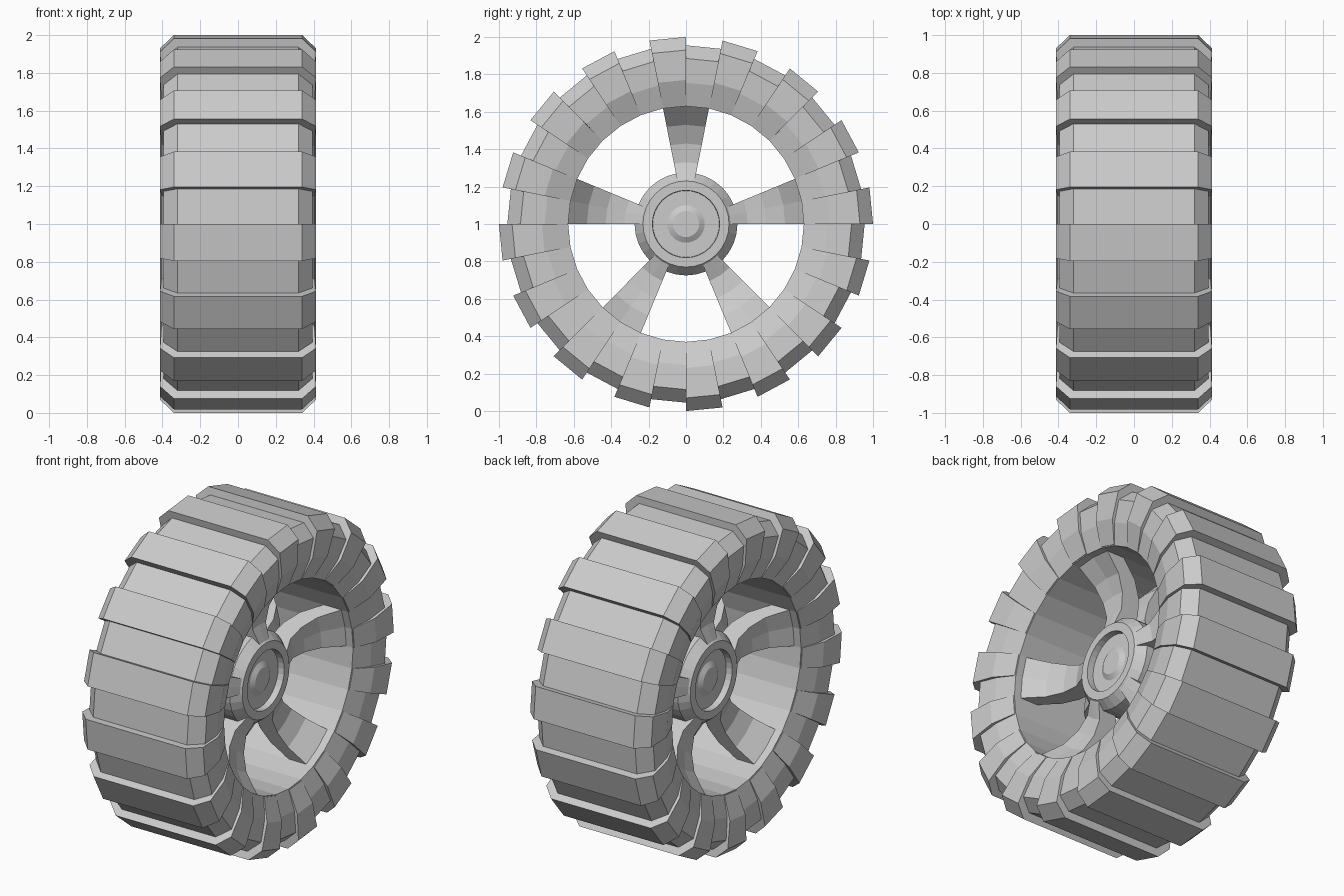
import bpy
import bmesh
from math import sin, cos, radians

if "Cube" in bpy.data.objects:
    bpy.data.objects.remove(bpy.data.objects["Cube"])

STEP = 360 / 32      # the whole wheel is built on 32 sectors around the x axis


def sector_solid(bm, profile, first, count):
    """Sweep a closed (x, radius) profile through sectors; cap it if not a full turn."""
    full = count == 32
    rings = []
    for i in range(count if full else count + 1):
        a = radians((first + i) * STEP)
        rings.append([bm.verts.new((x, r * cos(a), 1 + r * sin(a))) for x, r in profile])
    n = len(profile)
    for i in range(count):
        a, b = rings[i], rings[(i + 1) % len(rings)]
        for j in range(n):
            k = (j + 1) % n
            bm.faces.new((a[j], a[k], b[k], b[j]))
    if not full:
        bm.faces.new(rings[0])
        bm.faces.new(rings[-1][::-1])


def make(name, profile, starts, count):
    bm = bmesh.new()
    for s in starts:
        sector_solid(bm, profile, s, count)
    bmesh.ops.remove_doubles(bm, verts=bm.verts, dist=1e-5)
    bmesh.ops.recalc_face_normals(bm, faces=bm.faces)
    mesh = bpy.data.meshes.new(name)
    bm.to_mesh(mesh)
    bm.free()
    ob = bpy.data.objects.new(name, mesh)
    bpy.context.collection.objects.link(ob)
    return ob


def both_sides(half):
    """Mirror a half profile (x > 0) across the middle of the wheel."""
    return half + [(-x, r) for x, r in reversed(half)]


# Tyre carcass with the wheel barrel as its inner surface
make("tyre", both_sides([(0.32, 0.955), (0.395, 0.885), (0.385, 0.755),
                         (0.345, 0.63)]), [0], 32)

# Sixteen raised tread lugs wrapping over both sidewalls
make("tread_lugs", both_sides([(0.34, 1.0), (0.413, 0.93), (0.405, 0.77),
                               (0.35, 0.635)]), range(0, 32, 2), 1)

# Five dished spokes on each side of the wheel
front = [(0.30, 0.632), (0.20, 0.53), (0.155, 0.43), (0.145, 0.33), (0.185, 0.225)]
back = [(x - 0.12, r) for x, r in reversed(front)]
for side, label in ((1, "right"), (-1, "left")):
    make("spokes_" + label, [(side * x, r) for x, r in front + back],
         [0, 7, 14, 20, 26], 2)

# Hub with bevelled rims, recessed caps and small raised centres
make("hub", both_sides([(0.135, 0.275), (0.19, 0.23), (0.19, 0.18), (0.15, 0.178),
                        (0.15, 0.10), (0.168, 0.07), (0.168, 0.0)])[::-1], [0], 32)
